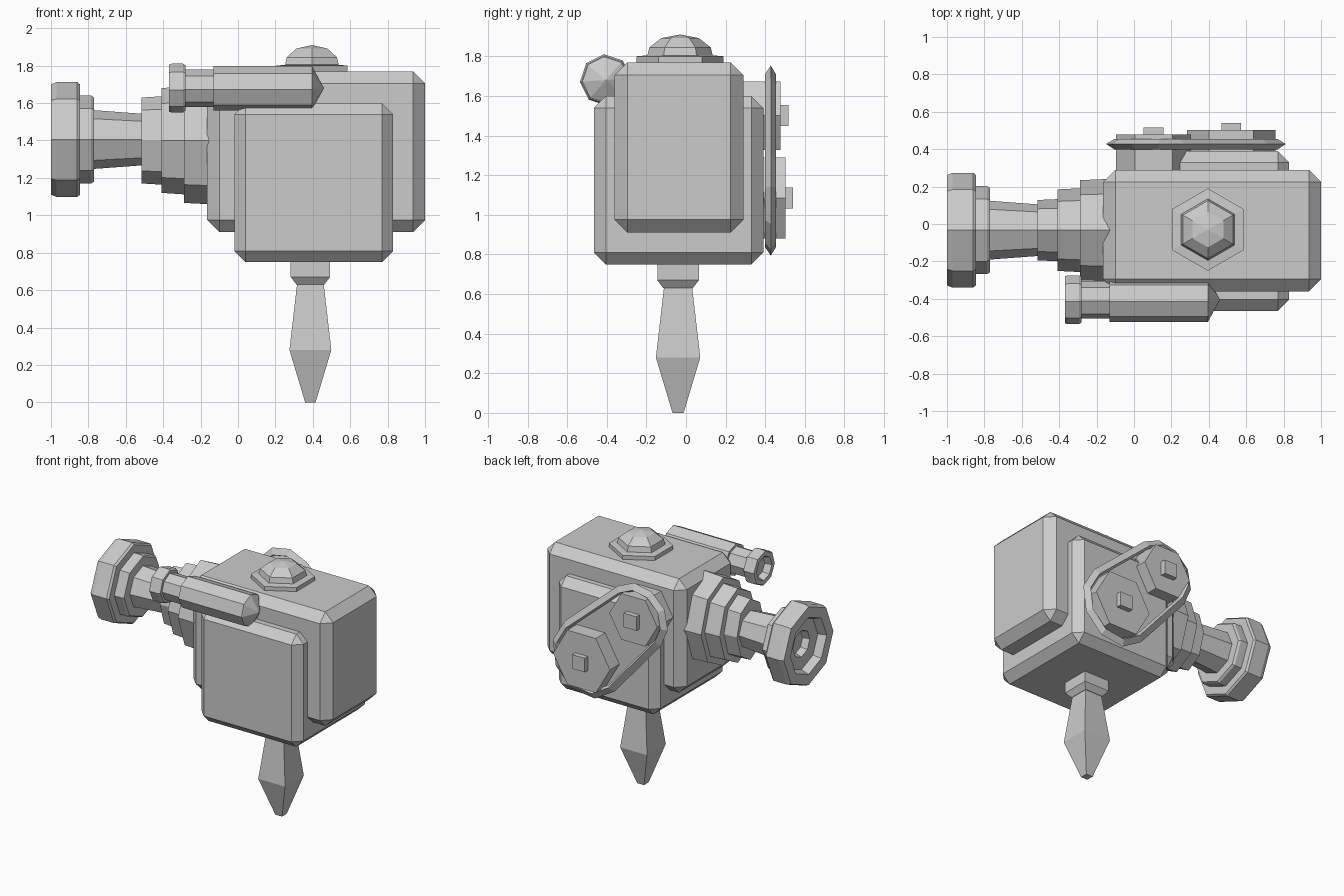
import bpy, bmesh, math
from mathutils import Vector

if "Cube" in bpy.data.objects:
    bpy.data.objects.remove(bpy.data.objects["Cube"])


def finish(name, bm):
    bmesh.ops.remove_doubles(bm, verts=bm.verts, dist=1e-5)
    bmesh.ops.recalc_face_normals(bm, faces=bm.faces)
    me = bpy.data.meshes.new(name)
    bm.to_mesh(me)
    bm.free()
    ob = bpy.data.objects.new(name, me)
    bpy.context.collection.objects.link(ob)
    return ob


def box(name, lo, hi, chamfer=0.0):
    bm = bmesh.new()
    bmesh.ops.create_cube(bm, size=1)
    lo, hi = Vector(lo), Vector(hi)
    for v in bm.verts:
        v.co = (lo + hi) / 2 + v.co * (hi - lo)
    if chamfer:
        bmesh.ops.bevel(bm, geom=bm.edges[:], offset=chamfer, segments=1,
                        affect='EDGES', profile=0.5)
    return finish(name, bm)


def skin(bm, rings, closed=False):
    """Join rings of vertices with quads."""
    n = len(rings[0])
    pairs = list(zip(rings, rings[1:])) + ([(rings[-1], rings[0])] if closed else [])
    for a, b in pairs:
        for i in range(n):
            j = (i + 1) % n
            bm.faces.new((a[i], a[j], b[j], b[i]))


def lathe(name, axis, centre, profile, sides, phase=0.0, squash=1.0):
    """Sweep (position, radius) pairs round an axis; squash scales the first cross direction."""
    bm = bmesh.new()
    u, w = centre
    rings = []
    for t, r in profile:
        ring = []
        for i in range(sides):
            a = math.radians(phase) + 2 * math.pi * i / sides
            p, q = u + r * squash * math.cos(a), w + r * math.sin(a)
            ring.append(bm.verts.new({'X': (t, p, q), 'Y': (p, t, q), 'Z': (p, q, t)}[axis]))
        rings.append(ring)
    skin(bm, rings)
    for ring in (rings[0], rings[-1]):
        bm.faces.new(ring)
    return finish(name, bm)


# Two interlocking chamfered body blocks
box("upper_body", (-0.165, -0.36, 0.91), (1.0, 0.29, 1.77), 0.065)
box("lower_body", (-0.02, -0.465, 0.75), (0.83, 0.39, 1.60), 0.06)

# Stepped bellows behind the lens
AX = (-0.033, 1.40)
for k, (x0, x1, rz, ry) in enumerate([(-0.29, -0.10, 0.337, 0.27),
                                      (-0.41, -0.28, 0.283, 0.22),
                                      (-0.515, -0.40, 0.232, 0.163)]):
    lathe(f"bellows_step_{k + 1}", 'X', AX, [(x0, rz * 0.99), (x1, rz * 1.02)], 8, 0, ry / rz)

# Lens tube with flared, hollow front
lathe("lens_barrel", 'X', (-0.033, 1.405),
      [(-0.50, 0.137), (-0.77, 0.157), (-0.77, 0.225), (-0.785, 0.235), (-0.845, 0.235),
       (-0.845, 0.295), (-0.86, 0.307), (-0.97, 0.307), (-1.0, 0.295), (-1.0, 0.215),
       (-0.94, 0.195), (-0.94, 0.10), (-0.89, 0.085)], 8)

# Side finder tube with eyepiece and pointed end
lathe("viewfinder", 'X', (-0.405, 1.68),
      [(-0.32, 0.075), (-0.37, 0.09), (-0.37, 0.125), (-0.355, 0.131), (-0.295, 0.131),
       (-0.28, 0.122), (-0.28, 0.10), (-0.13, 0.10), (-0.13, 0.119), (0.395, 0.119),
       (0.46, 0.0)], 8, 4)

# Six-sided dome on top
lathe("top_dome", 'Z', (0.395, -0.03),
      [(1.75, 0.22), (1.80, 0.22), (1.805, 0.165), (1.845, 0.155), (1.892, 0.095),
       (1.91, 0.0)], 6, 30)

# Square collar and spike stand
S = math.sqrt(2)
lathe("stand_collar", 'Z', (0.387, -0.04),
      [(0.78, 0.105 * S), (0.67, 0.105 * S), (0.63, 0.075 * S)], 4, 45)
lathe("stand_spike", 'Z', (0.387, -0.04),
      [(0.66, 0.068 * S), (0.28, 0.112 * S), (0.0, 0.028 * S)], 4, 45)

# Hexagonal pulleys with square knobs: name, x, z, radius, start y, face y, knob end y
pulleys = [("upper", 0.105, 1.50, 0.20, 0.25, 0.478, 0.517),
           ("lower", 0.52, 1.085, 0.237, 0.36, 0.502, 0.54)]
for name, x, z, r, y0, y1, y2 in pulleys:
    lathe(f"{name}_pulley", 'Y', (x, z), [(y0, r), (y1, r)], 6)
    box(f"{name}_knob", (x - 0.053, y1 - 0.02, z - 0.053), (x + 0.053, y2, z + 0.053))

# Belt round both pulleys with a diamond cross-section
ends = [(Vector(p[1:3]), R) for p, R in zip(pulleys, (0.255, 0.297))]
line = ends[1][0] - ends[0][0]
heading = math.atan2(line.y, line.x)
lean = math.asin((ends[1][1] - ends[0][1]) / line.length)
quarter, steps = math.pi / 2, 5
bm = bmesh.new()
loops = []
for inset, y in ((0, 0.428), (0.045, 0.455), (0.06, 0.428), (0.045, 0.398)):
    loop = []
    for (c, R), mid, half in ((ends[0], heading + math.pi, quarter - lean),
                              (ends[1], heading, quarter + lean)):
        for i in range(steps + 1):
            a = mid - half + 2 * half * i / steps
            loop.append(bm.verts.new((c.x + (R - inset) * math.cos(a), y,
                                      c.y + (R - inset) * math.sin(a))))
    loops.append(loop)
skin(bm, loops, closed=True)
finish("drive_belt", bm)
